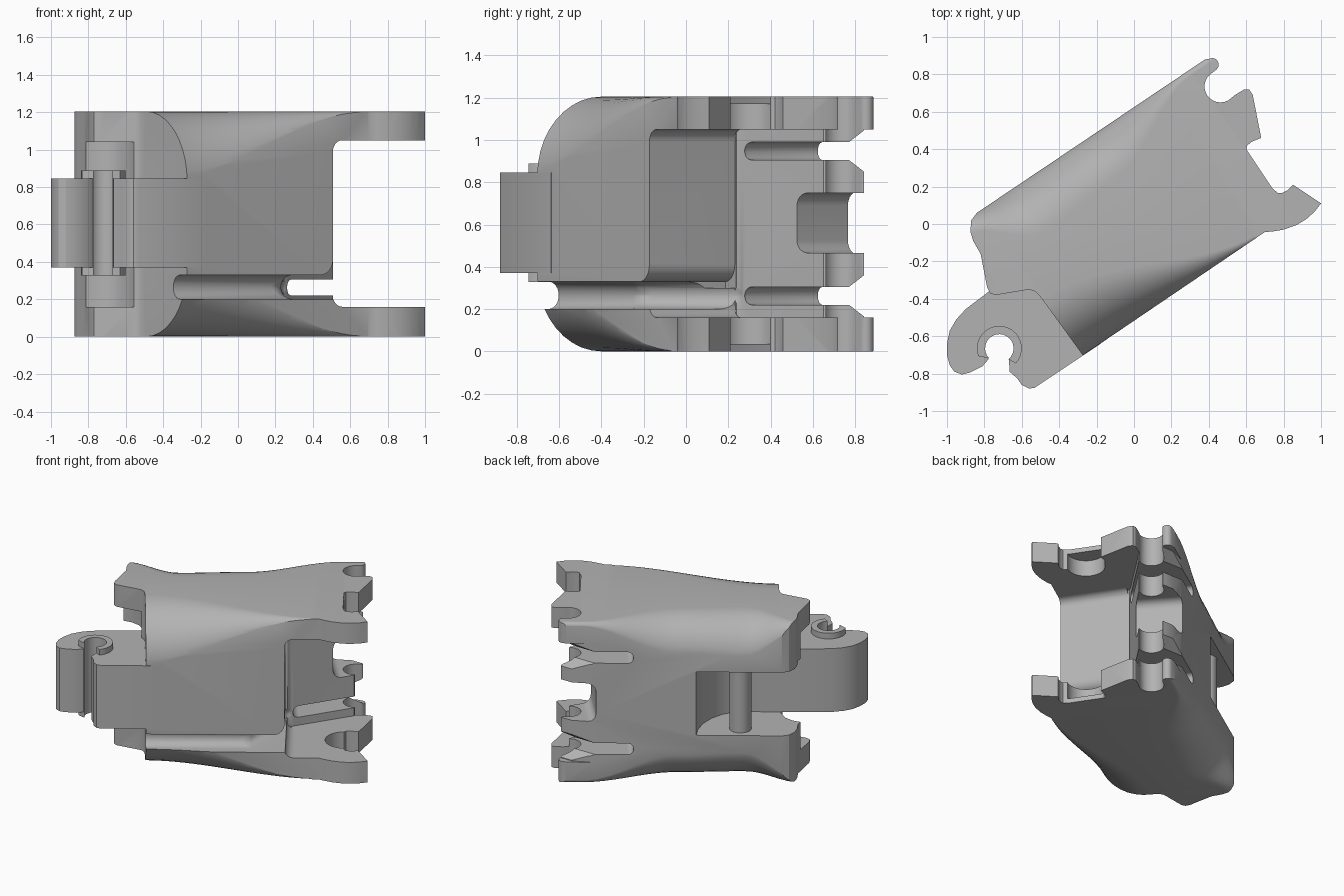
import bpy, bmesh, math

if "Cube" in bpy.data.objects:
    bpy.data.objects.remove(bpy.data.objects["Cube"])

ANG = math.radians(33.7)
CA, SA = math.cos(ANG), math.sin(ANG)
H = 1.205

grey = bpy.data.materials.new("plain_grey")
grey.diffuse_color = (0.45, 0.45, 0.45, 1)
grey.use_nodes = True
grey.node_tree.nodes["Principled BSDF"].inputs["Base Color"].default_value = grey.diffuse_color


def P(u, v):
    """Link axis coordinates (along, across) to x, y."""
    return (u * CA - v * SA, u * SA + v * CA)


def finish(name, bm):
    bmesh.ops.recalc_face_normals(bm, faces=bm.faces)
    me = bpy.data.meshes.new(name)
    bm.to_mesh(me)
    bm.free()
    ob = bpy.data.objects.new(name, me)
    bpy.context.collection.objects.link(ob)
    me.materials.append(grey)
    return ob


def prism(name, pts, z0, z1, bevel=0.0, pick=lambda e: True):
    """Extruded plan outline; edges chosen by pick are rounded."""
    bm = bmesh.new()
    base = bm.faces.new([bm.verts.new((x, y, z0)) for x, y in pts])
    ext = bmesh.ops.extrude_face_region(bm, geom=[base])
    for g in ext["geom"]:
        if isinstance(g, bmesh.types.BMVert):
            g.co.z = z1
    if bevel:
        bmesh.ops.bevel(bm, geom=[e for e in bm.edges if pick(e)], offset=bevel, segments=6,
                        profile=0.5, affect='EDGES', clamp_overlap=True)
    return finish(name, bm)


def side_prism(name, profile, b0, b1, place):
    """Upright profile (a, z) swept from b0 to b1; place(a, b) gives x, y."""
    bm = bmesh.new()
    e0, e1 = [[bm.verts.new((*place(a, b), z)) for a, z in profile] for b in (b0, b1)]
    bm.faces.new(e0)
    bm.faces.new(e1)
    n = len(profile)
    for i in range(n):
        j = (i + 1) % n
        bm.faces.new((e0[i], e0[j], e1[j], e1[i]))
    return finish(name, bm)


def arc(c, r, a0, a1, n):
    return [(c[0] + r * math.cos(math.radians(a0 + (a1 - a0) * i / n)),
             c[1] + r * math.sin(math.radians(a0 + (a1 - a0) * i / n))) for i in range(n + 1)]


def combine(ob, other, op):
    m = ob.modifiers.new("combine", 'BOOLEAN')
    m.operation, m.object, m.solver = op, other, 'EXACT'
    bpy.context.view_layer.objects.active = ob
    bpy.ops.object.modifier_apply(modifier=m.name)
    bpy.data.objects.remove(other, do_unlink=True)


def lerp_table(u, table):
    for (a, x), (b, y) in zip(table, table[1:]):
        if u <= b:
            t = max(0.0, (u - a) / (b - a))
            return x + (y - x) * t * t * (3 - 2 * t)
    return table[-1][1]


# rounded hull whose corner radii change along the link
def hull():
    bm = bmesh.new()
    rings = []
    for u in [-1.1 + 0.05 * i for i in range(46)]:
        f = lerp_table(u, [(-0.62, 0.375), (0.57, 0.02)])
        b = lerp_table(u, [(-0.78, 0.07), (-0.42, 0.29), (0.05, 0.26), (0.7, 0.03)])
        v0 = lerp_table(u, [(0.52, -0.435), (0.60, -0.53)])
        v1 = 0.522
        sec = []
        for cv, cz, r, a in ((v0 + f, f, f, 180), (v1 - b, b, b, 270),
                             (v1 - b, H - b, b, 0), (v0 + f, H - f, f, 90)):
            sec += arc((cv, cz), r, a, a + 90, 10)
        rings.append([bm.verts.new((*P(u, v), z)) for v, z in sec])
    n = len(rings[0])
    for r0, r1 in zip(rings, rings[1:]):
        for i in range(n):
            bm.faces.new((r0[i], r0[(i + 1) % n], r1[(i + 1) % n], r1[i]))
    bm.faces.new(rings[0])
    bm.faces.new(rings[-1])
    return finish("hull", bm)


# plan outline of the cheeks, with hook, notch and end knob
outline = ([(-0.84, 0.06), (0.38, 0.88)] + arc((0.418, 0.852), 0.035, 120, -50, 8)
           + arc((0.462, 0.735), 0.085, 130, 300, 12)
           + [(0.54, 0.69), (0.59, 0.72), (0.615, 0.72), (0.635, 0.69), (0.68, 0.46),
              (0.63, 0.44), (0.605, 0.42), (0.60, 0.40), (0.74, 0.19), (0.77, 0.165),
              (0.79, 0.165), (0.82, 0.18), (0.85, 0.21), (1.0, 0.11), (0.965, 0.065),
              (0.92, 0.025), (0.87, -0.005), (0.80, -0.03), (0.74, -0.04), (0.70, -0.043),
              P(-0.617, -0.433), (-0.5, -0.39), (-0.53, -0.36),
              (-0.56, -0.35), (-0.74, -0.38), (-0.77, -0.37), (-0.785, -0.34),
              (-0.82, -0.16), (-0.86, -0.09), (-0.875, -0.04), (-0.87, 0.02)])
body = hull()
body.name = "link_body"
combine(body, prism("outline", outline, -0.1, 1.3), 'INTERSECT')


# open cavity between the lugs, leaving the hooked back wall
def end_face_edge(e):
    a, b = (v.co for v in e.verts)
    flat = abs(a.z - b.z) < 0.01
    return flat and all(abs(c.x * CA + c.y * SA - 0.326) < 0.01 for c in (a, b))


mouth = [P(0.326, -0.7), P(0.326, 0.062), P(0.9, 0.062), P(0.9, -0.7)]
combine(body, prism("mouth", mouth, 0.16, 1.05, 0.06, end_face_edge), 'DIFFERENCE')
cavity = [P(0.392, -0.7), P(0.392, 0.055), P(0.335, 0.055), (0.243, 0.24), (0.25, 0.257),
          (0.267, 0.285), (0.485, 0.62), (0.507, 0.65), (0.51, 0.842), (0.36, 0.842),
          (0.255, 0.79), (0.1, 0.75), (0.1, 1.2), (1.3, 1.2), (1.3, -0.7)]
combine(body, prism("cavity", cavity, 0.16, 1.05), 'DIFFERENCE')

# round pockets in the inner faces of the lugs
combine(body, prism("lug_pockets", arc((0.675, 0.295), 0.13, 0, 350, 35), 0.035, 1.17), 'DIFFERENCE')

# rounded lower corner of the end face
corner = [(0.45, 0.30), (0.45, 0.41)] + arc((0.246, 0.41), 0.08, 0, -90, 8) + [(0.246, 0.30)]
combine(body, side_prism("corner", corner, -0.7, 0.06, P), 'DIFFERENCE')

# groove along the front, turning through to the back wall
groove = [P(-0.9, -0.7), P(0.9, -0.7), (1.0, 0.28), (0.23, 0.28), P(0.07, -0.31), P(-0.9, -0.31)]
combine(body, prism("groove", groove, 0.2, 0.33, 0.06), 'DIFFERENCE')

# two slots with flared ends and a central gap in the back wall
for z0, z1 in ((0.22, 0.305), (0.905, 0.99)):
    slot = [P(0.37, 0.06), P(1.2, 0.06), P(1.2, 0.8), P(0.33, 0.8)]
    combine(body, prism("slot", slot, z0, z1, 0.04), 'DIFFERENCE')
    flare = ((0.77, z0 + 0.001), (0.845, z0 - 0.057), (0.845, z1 + 0.057), (0.77, z1 - 0.001))
    combine(body, side_prism("flare", flare, 0.15, 0.6, lambda a, b: (b, a)), 'DIFFERENCE')
gap = [P(0.67, 0.0), P(1.3, 0.0), P(1.3, 0.9), P(0.55, 0.9)]
combine(body, prism("gap", gap, 0.465, 0.75, 0.06), 'DIFFERENCE')

# curved clearance under the end knobs
knob_clear = [P(-1.3, -0.03), P(-0.66, 0.0), P(-0.645, 0.08), P(-0.65, 0.15), P(-0.68, 0.22),
              P(-0.73, 0.265), P(-0.79, 0.29), P(-1.3, 0.29)]
combine(body, prism("knob_clear", knob_clear, 0.16, 1.04), 'DIFFERENCE')

# back pocket with a curved end
pocket = ([P(-1.3, 0.125)] + [P(-0.42 + 0.34 * math.sin(t * math.pi / 12),
                                0.525 - 0.40 * math.cos(t * math.pi / 12)) for t in range(7)]
          + [P(-0.08, 0.8), P(-1.3, 0.8)])
combine(body, prism("pocket", pocket, 0.37, 0.845), 'DIFFERENCE')

# tongue with its hooked end
eye = (-0.72, -0.665)
tongue = ([P(-0.5, -0.434), (-0.53, -0.875), (-0.56, -0.88), (-0.60, -0.86), (-0.625, -0.825),
           (-0.665, -0.79)]
          + arc(eye, 0.08, -50, 225, 20)
          + [(-0.81, -0.76), (-0.88, -0.795), (-0.92, -0.805), (-0.96, -0.79), (-0.985, -0.755),
             (-1.0, -0.70), (-1.0, -0.64), (-0.985, -0.57), (-0.95, -0.51), (-0.90, -0.455),
             P(-0.85, 0.13), P(-0.5, 0.13)])
combine(body, prism("tongue", tongue, 0.37, 0.845), 'UNION')

# C-shaped bushing in the tongue
c_ring = arc(eye, 0.12, -42, 200, 20) + arc(eye, 0.076, 225, -50, 20)
combine(body, prism("bushing", c_ring, 0.327, 0.888), 'UNION')

# rod standing in the pocket
rod = arc(P(-0.38, 0.40), 0.075, 0, 345, 23)
combine(body, prism("rod", rod, 0.35, 0.87), 'UNION')

bpy.ops.object.select_all(action='DESELECT')
body.select_set(True)
bpy.context.view_layer.objects.active = body
bpy.ops.object.shade_smooth_by_angle(angle=math.radians(30))
body.data.materials.clear()
body.data.materials.append(grey)
for p in body.data.polygons:
    p.material_index = 0
